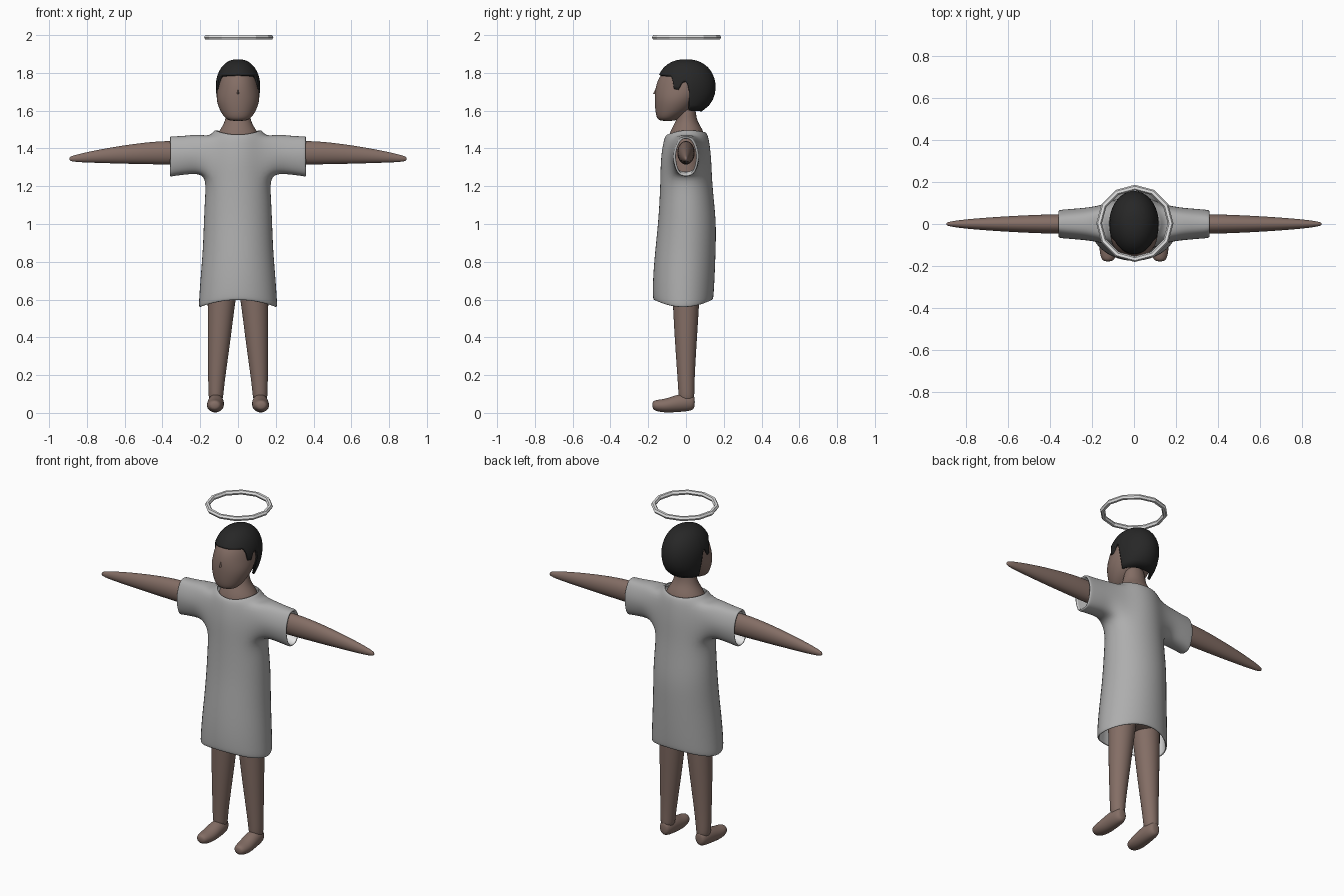
import bpy, bmesh
from math import sin, cos, pi, atan2, radians

cube = bpy.data.objects.get("Cube")
if cube:
    bpy.data.objects.remove(cube, do_unlink=True)


def material(name, r, g, b):
    m = bpy.data.materials.new(name)
    m.use_nodes = True
    m.diffuse_color = (r, g, b, 1)
    bsdf = next(n for n in m.node_tree.nodes if n.type == 'BSDF_PRINCIPLED')
    bsdf.inputs["Base Color"].default_value = (r, g, b, 1)
    return m


SKIN = material("brown skin", 0.23, 0.155, 0.13)
HAIR = material("black hair", 0.02, 0.02, 0.02)
CLOTH = material("grey cloth", 0.42, 0.42, 0.42)
WHITE = material("white", 0.8, 0.8, 0.8)

SIDES = 12
GROW = 1.045  # makes up for the shrinking of subdivided rings


def finish(bm, name, *mats):
    bmesh.ops.recalc_face_normals(bm, faces=bm.faces[:])
    mesh = bpy.data.meshes.new(name)
    bm.to_mesh(mesh)
    bm.free()
    for m in mats:
        mesh.materials.append(m)
    mesh.shade_smooth()
    obj = bpy.data.objects.new(name, mesh)
    bpy.context.scene.collection.objects.link(obj)
    return obj


def subdivide(obj, levels=2):
    mod = obj.modifiers.new("Subdivision", 'SUBSURF')
    mod.levels = mod.render_levels = levels


def bridge(bm, a, b):
    n = len(a)
    return [bm.faces.new((a[i], a[(i + 1) % n], b[(i + 1) % n], b[i])) for i in range(n)]


def loft(name, rings, axis, mat):
    """Rings are (position on axis, centre a, centre b, radius a, radius b)."""
    bm = bmesh.new()
    loops = []
    for t, ca, cb, ra, rb in rings:
        loop = []
        for i in range(SIDES):
            w = 2 * pi * i / SIDES
            a, b = ca + ra * GROW * cos(w), cb + rb * GROW * sin(w)
            loop.append(bm.verts.new({'x': (t, a, b), 'y': (a, t, b), 'z': (a, b, t)}[axis]))
        loops.append(loop)
    for a, b in zip(loops, loops[1:]):
        bridge(bm, a, b)
    bm.faces.new(loops[0])
    bm.faces.new(loops[-1])
    obj = finish(bm, name, mat)
    subdivide(obj)
    return obj


def front_back(rows):
    """Turns (z, half width, front y, back y) into loft rings."""
    return [(z, 0, (f + b) / 2, w, (b - f) / 2) for z, w, f, b in rows]


# Head, neck and hidden body
loft("head", front_back([
    (1.545, .04, -.135, -.06), (1.558, .068, -.155, -.04), (1.60, .096, -.163, .03),
    (1.66, .117, -.166, .07), (1.72, .109, -.163, .12), (1.78, .098, -.144, .125),
    (1.83, .065, -.095, .095), (1.85, .03, -.05, .05)]), 'z', SKIN)

loft("neck_and_body", front_back([
    (.63, .12, -.09, .09), (.68, .14, -.10, .10), (1.0, .13, -.10, .10),
    (1.3, .13, -.10, .10), (1.44, .12, -.095, .10), (1.485, .105, -.085, .095),
    (1.52, .08, -.068, .075), (1.56, .063, -.045, .052), (1.65, .058, -.035, .05)]), 'z', SKIN)

bpy.ops.mesh.primitive_cone_add(vertices=3, radius1=.019, radius2=.002, depth=.032,
                                location=(0, -.157, 1.703), rotation=(0, 0, pi))
nose = bpy.context.object
nose.name = "nose"
nose.data.materials.append(SKIN)
# Turn one corner of the nose towards the front
tip = max(nose.data.vertices, key=lambda v: v.co.xy.length).co
nose.rotation_euler.z = -pi / 2 - atan2(tip.y, tip.x)

# Hair cap, cut along a hairline given as (degrees from the front, height)
HAIRLINE = [(0, 1.79), (55, 1.785), (62, 1.77), (66, 1.715), (76, 1.71), (82, 1.75),
            (92, 1.755), (96, 1.70), (99, 1.60), (180, 1.595)]


def hairline(deg):
    for (d0, z0), (d1, z1) in zip(HAIRLINE, HAIRLINE[1:]):
        if deg <= d1:
            return z0 + (z1 - z0) * (deg - d0) / (d1 - d0)


def dome(u):
    return max(0, 1 - u * u) ** .43


bm = bmesh.new()
rows, columns, mid, top = 14, 120, 1.725, .147
loops = []
for r in range(rows + 1):
    loop = []
    for c in range(columns):
        deg = 360 * c / columns
        low = hairline(min(deg, 360 - deg))
        z = low + (mid + top - low) * sin(r / rows * pi / 2)
        wide = .118 * dome((z - mid) / (top if z > mid else .2))
        deep = .157 * dome((z - mid) / top)
        w = radians(deg)
        loop.append(bm.verts.new((wide * sin(w), -deep * cos(w), z)))
    loops.append(loop)
for a, b in zip(loops, loops[1:]):
    bridge(bm, a, b)
bmesh.ops.remove_doubles(bm, verts=bm.verts[:], dist=.0002)
hair = finish(bm, "hair", HAIR)
shell = hair.modifiers.new("Thickness", 'SOLIDIFY')
shell.thickness, shell.offset = .012, -1

# Robe: body tube with sleeves drawn out of the arm holes
bm = bmesh.new()
BODY = front_back([
    (.555, .208, -.172, .142), (.60, .206, -.176, .146), (.72, .198, -.175, .152),
    (.86, .186, -.163, .157), (1.0, .181, -.148, .16), (1.12, .176, -.14, .148),
    (1.24, .168, -.135, .137), (1.355, .165, -.134, .134), (1.462, .15, -.115, .12),
    (1.503, .122, -.098, .104)])
loops = []
for k, (z, cx, cy, rx, ry) in enumerate(BODY):
    loop = []
    for i in range(SIDES):
        w = 2 * pi * (i + .5) / SIDES
        arch = sin(w) ** 2
        lift = .045 * arch if k == 0 else .02 * arch if k == 1 else 0
        if k == len(BODY) - 1:
            lift = -.028 * arch if sin(w) < 0 else -.014 * arch
        loop.append(bm.verts.new((rx * GROW * cos(w), cy + ry * GROW * sin(w), z + lift)))
    loops.append(loop)
holes = []
for k, (a, b) in enumerate(zip(loops, loops[1:])):
    faces = bridge(bm, a, b)
    if k in (6, 7):
        holes += [faces[i] for i in (10, 11, 0, 4, 5, 6)]
bmesh.ops.delete(bm, geom=holes, context='FACES')
SLEEVE = [(.205, 1.372, .083, .108), (.28, 1.362, .077, .106),
          (.345, 1.356, .072, .108), (.36, 1.355, .071, .108)]
for side in (1, -1):
    edges = [e for e in bm.edges if e.is_boundary
             and all(1.2 < v.co.z < 1.47 and v.co.x * side > .05 for v in e.verts)]
    for x, cz, ry, rz in SLEEVE:
        new = bmesh.ops.extrude_edge_only(bm, edges=edges)["geom"]
        for v in [g for g in new if isinstance(g, bmesh.types.BMVert)]:
            w = atan2((v.co.z - 1.358) / .108, v.co.y / .085)
            v.co = (side * x, ry * GROW * cos(w), cz + rz * GROW * sin(w))
        edges = [g for g in new if isinstance(g, bmesh.types.BMEdge) and g.is_boundary]
loose = [v for v in bm.verts if not v.link_faces]
bmesh.ops.delete(bm, geom=loose, context='VERTS')
robe = finish(bm, "robe", CLOTH, WHITE)
lining = robe.modifiers.new("Lining", 'SOLIDIFY')
lining.thickness, lining.offset, lining.material_offset = .014, -1, 1
subdivide(robe)

# Arms, legs and feet
for side, label in ((1, "left"), (-1, "right")):
    loft(label + "_arm", [(side * x, 0, z, ry, rz) for x, z, ry, rz in [
        (.10, 1.375, .045, .06), (.36, 1.378, .047, .064), (.48, 1.375, .043, .058),
        (.60, 1.368, .037, .049), (.72, 1.36, .029, .037), (.82, 1.351, .02, .025),
        (.875, 1.346, .012, .016), (.894, 1.345, .005, .008)]], 'x', SKIN)
    loft(label + "_leg", [(z, side * x, y, rx, ry) for z, x, y, rx, ry in [
        (.76, .08, 0, .075, .075), (.66, .082, 0, .079, .073), (.55, .09, 0, .07, .068),
        (.40, .099, -.001, .061, .059), (.20, .112, 0, .046, .046),
        (.11, .117, .002, .04, .042), (.05, .117, .003, .036, .04)]], 'z', SKIN)
    loft(label + "_foot", [(y, side * x, z, rx, rz) for y, x, z, rx, rz in [
        (.047, .117, .058, .02, .028), (.034, .117, .055, .033, .041),
        (0, .117, .055, .041, .047), (-.05, .118, .05, .044, .046),
        (-.11, .121, .037, .045, .036), (-.16, .123, .039, .036, .03),
        (-.179, .123, .041, .02, .018)]], 'y', SKIN)

# Halo
bpy.ops.mesh.primitive_torus_add(major_segments=12, minor_segments=6, major_radius=.17,
                                 minor_radius=.0135, location=(.004, .003, 1.988))
halo = bpy.context.object
halo.name = "halo"
halo.data.materials.append(WHITE)
